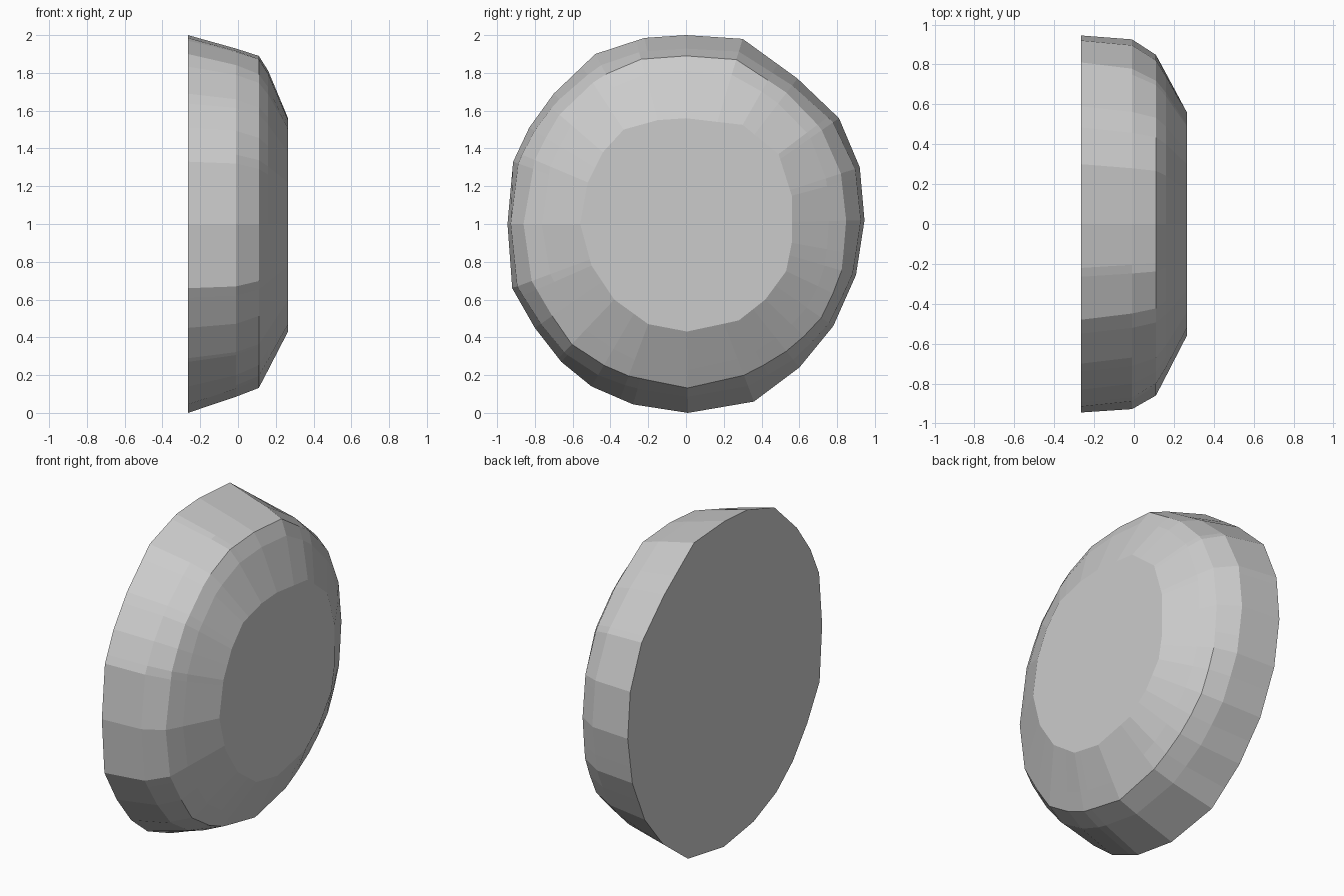
import bpy
import bmesh
import math
from mathutils import Vector

cube = bpy.data.objects.get("Cube")
if cube:
    bpy.data.objects.remove(cube, do_unlink=True)

# Outlines as (y, z) points, counter-clockwise from the top
BASE = [(0, 2), (-.22, 1.985), (-.48, 1.9), (-.7, 1.69), (-.83, 1.51), (-.915, 1.33),
        (-.945, 1), (-.92, .66), (-.8, .45), (-.66, .27), (-.5, .14), (-.28, .045),
        (.01, 0), (.36, .06), (.6, .24), (.78, .46), (.9, .73), (.945, 1.02),
        (.92, 1.3), (.81, 1.56), (.59, 1.77), (.3, 1.98)]
SHOULDER = [(0, 1.89), (-.27, 1.87), (-.47, 1.77), (-.69, 1.56), (-.8, 1.34), (-.86, 1),
            (-.83, .72), (-.63, .38), (-.37, .21), (0, .13), (.31, .2), (.5, .3),
            (.7, .47), (.82, .72), (.85, 1), (.82, 1.27), (.74, 1.47), (.6, 1.65),
            (.27, 1.87)]
FACE = [(0, 1.56), (-.15, 1.55), (-.33, 1.5), (-.44, 1.38), (-.52, 1.22), (-.56, 1),
        (-.5, .78), (-.38, .6), (-.2, .47), (.01, .43), (.28, .49), (.42, .6),
        (.53, .75), (.56, .9), (.56, 1.15), (.49, 1.37), (.3, 1.525)]


def centred(outline):
    return [Vector((y, z - 1)) for y, z in outline]


def radius(points, angle):
    """Distance from the centre to the outline in one direction."""
    d = Vector((math.cos(angle), math.sin(angle)))
    for a, b in zip(points, points[1:] + points[:1]):
        edge = b - a
        den = d.cross(edge)
        if abs(den) < 1e-9:
            continue
        along = a.cross(edge) / den
        part = a.cross(d) / den
        if along > 0 and -1e-5 <= part <= 1 + 1e-5:
            return along
    return points[0].length


def mix(a, b, t):
    return a + (b - a) * t


base, shoulder, face = map(centred, (BASE, SHOULDER, FACE))

# Use the corner directions of the two flat ends as the spokes
angles = []
for a in sorted(math.atan2(p.y, p.x) for p in base + face):
    if not angles or a - angles[-1] > 0.02:
        angles.append(a)

# Five rings from the flat back to the smaller flat face
bm = bmesh.new()
rings = [[] for _ in range(5)]
for a in angles:
    rb, rs, rf = (radius(o, a) for o in (base, shoulder, face))
    up = math.sin(a)
    profile = [(-.265, rb),
               (-.01, mix(rb, rs, .2 + .45 * up * up)),
               (.11, rs),
               (.16, mix(rs, rf, .32 - .08 * max(up, 0))),
               (.265, rf)]
    for ring, (x, r) in zip(rings, profile):
        ring.append(bm.verts.new((x, r * math.cos(a), 1 + r * up)))

count = len(angles)
for lower, upper in zip(rings, rings[1:]):
    for i in range(count):
        j = (i + 1) % count
        bm.faces.new((lower[i], lower[j], upper[j], upper[i]))
bm.faces.new(rings[0][::-1])
bm.faces.new(rings[-1])
bmesh.ops.recalc_face_normals(bm, faces=bm.faces)

mesh = bpy.data.meshes.new("faceted_dome")
bm.to_mesh(mesh)
bm.free()
dome = bpy.data.objects.new("faceted_dome", mesh)
bpy.context.collection.objects.link(dome)

# Plain grey surface
grey = bpy.data.materials.new("plain_grey")
grey.use_nodes = True
colour = (.6, .6, .6, 1)
grey.diffuse_color = colour
grey.node_tree.nodes["Principled BSDF"].inputs["Base Color"].default_value = colour
mesh.materials.append(grey)
